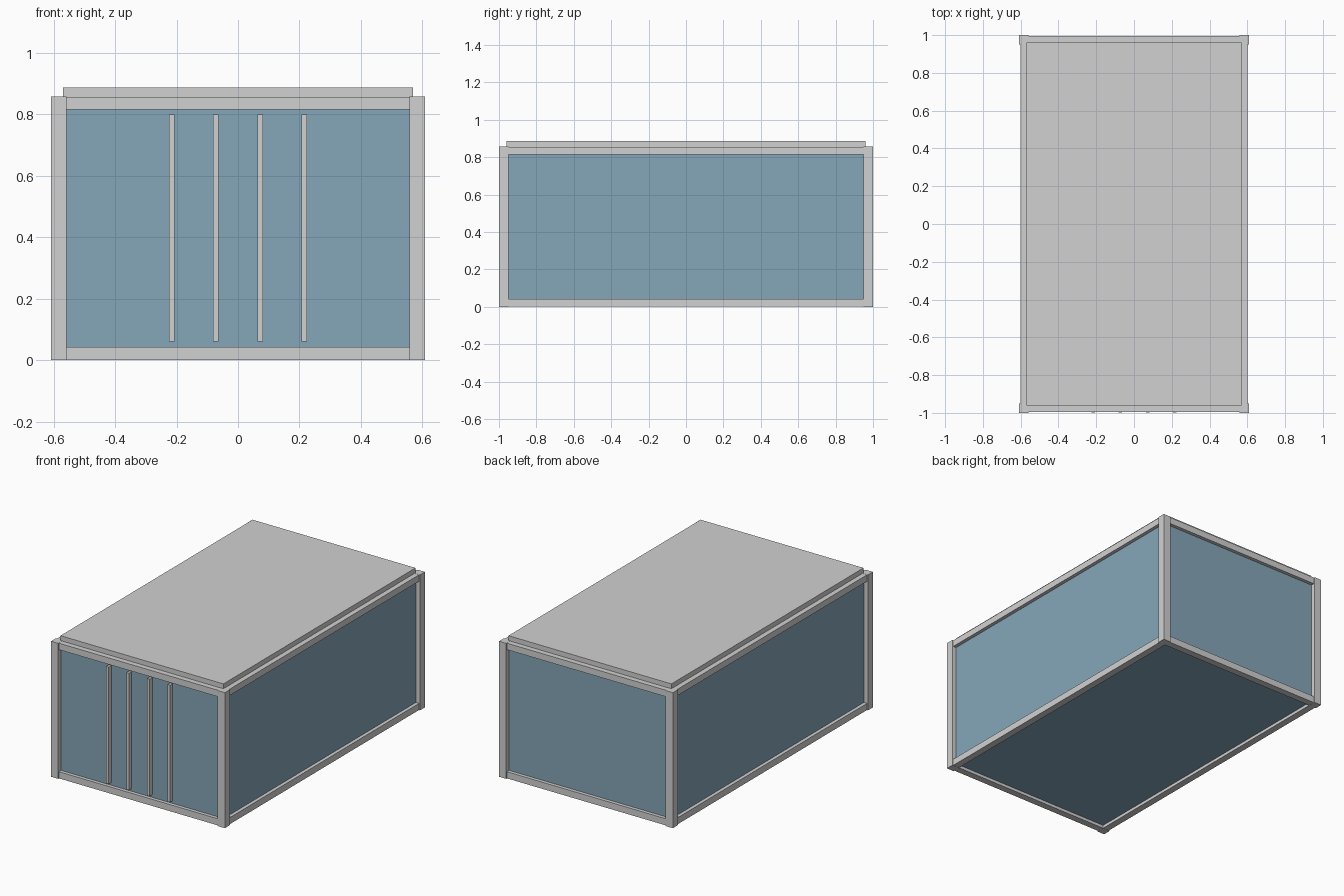
import bpy, bmesh

if "Cube" in bpy.data.objects:
    bpy.data.objects.remove(bpy.data.objects["Cube"])


def material(name, rgb):
    m = bpy.data.materials.new(name)
    m.diffuse_color = (*rgb, 1.0)
    m.use_nodes = True
    m.node_tree.nodes["Principled BSDF"].inputs["Base Color"].default_value = m.diffuse_color
    return m


GREY = material("light grey metal", (0.64, 0.64, 0.64))
BLUE = material("blue grey panel", (0.235, 0.38, 0.48))


def box(name, lo, hi, mat):
    """Axis-aligned box between two corners."""
    bm = bmesh.new()
    bmesh.ops.create_cube(bm, size=1.0)
    for v in bm.verts:
        v.co = [(a + b) / 2 + c * (b - a) for a, b, c in zip(lo, hi, v.co)]
    me = bpy.data.meshes.new(name)
    bm.to_mesh(me)
    bm.free()
    me.materials.append(mat)
    ob = bpy.data.objects.new(name, me)
    bpy.context.collection.objects.link(ob)
    return ob


X, Y, H = 0.608, 1.0, 0.857      # outer half sizes and frame height
T = 0.05                         # post thickness
IN = 0.006                       # rails sit slightly inside the posts
RX, RY = X - IN, Y - IN

# recessed panelled body
box("panel_body", (-X + 0.028, -Y + 0.028, 0.02), (X - 0.028, Y - 0.028, 0.84), BLUE)

# corner posts
for sx in (-1, 1):
    for sy in (-1, 1):
        x0, x1 = sorted((sx * X, sx * (X - T)))
        y0, y1 = sorted((sy * Y, sy * (Y - T)))
        box("corner_post", (x0, y0, 0), (x1, y1, H), GREY)

# bottom and top rails
for level, z0, z1 in (("bottom", 0.001, 0.043), ("top", 0.815, H - 0.001)):
    for s in (-1, 1):
        y0, y1 = sorted((s * RY, s * (Y - T)))
        box(level + "_cross_rail", (-X + T, y0, z0), (X - T, y1, z1), GREY)
        x0, x1 = sorted((s * RX, s * (X - T)))
        box(level + "_side_rail", (x0, -Y + T, z0), (x1, Y - T, z1), GREY)

# roof plate
box("roof_plate", (-0.57, -0.96, 0.83), (0.57, 0.96, 0.887), GREY)

# upright bars on the front
for x in (-0.215, -0.072, 0.072, 0.215):
    box("front_bar", (x - 0.009, -0.998, 0.06), (x + 0.009, -0.965, 0.80), GREY)
